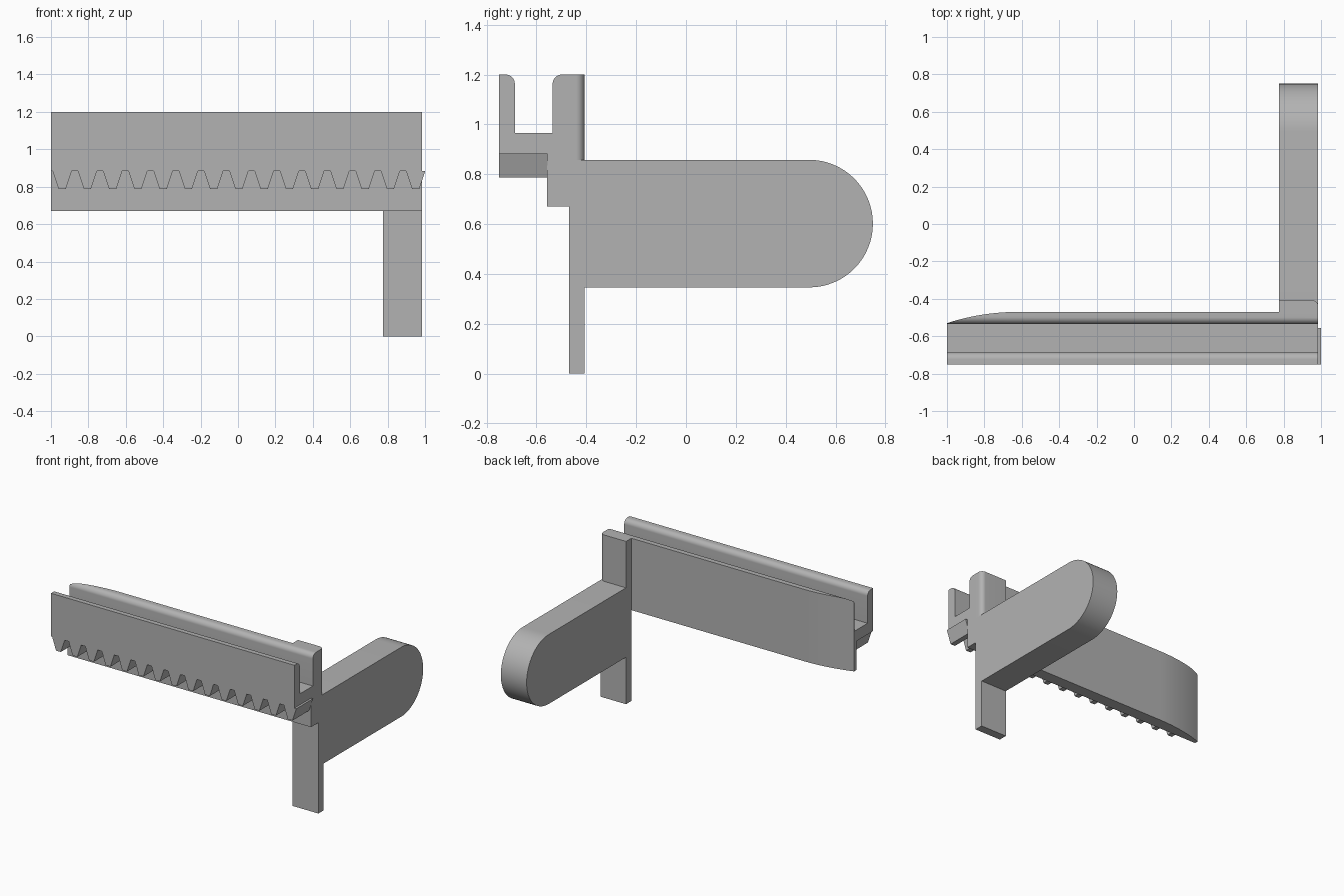
import bpy, bmesh, math

cube = bpy.data.objects.get("Cube")
if cube:
    bpy.data.objects.remove(cube, do_unlink=True)

grey = bpy.data.materials.new("plain grey")
grey.use_nodes = True
COLOUR = (0.45, 0.45, 0.45, 1)
grey.diffuse_color = COLOUR
for node in grey.node_tree.nodes:
    if node.type == 'BSDF_PRINCIPLED':
        node.inputs["Base Color"].default_value = COLOUR


def arc(cx, cy, r, start, end, steps=10):
    """Points on a circle, angles in degrees."""
    angles = [math.radians(start + (end - start) * i / steps) for i in range(steps + 1)]
    return [(cx + r * math.cos(a), cy + r * math.sin(a)) for a in angles]


def prism(name, outline, axis, low, high):
    """Extrude an outline along x (y, z), y (x, z) or z (x, y)."""
    place = {'x': lambda a, b, d: (d, a, b),
             'y': lambda a, b, d: (a, d, b),
             'z': lambda a, b, d: (a, b, d)}[axis]
    bm = bmesh.new()
    face = bm.faces.new([bm.verts.new(place(a, b, low)) for a, b in outline])
    top = bmesh.ops.extrude_face_region(bm, geom=[face])
    verts = [v for v in top["geom"] if isinstance(v, bmesh.types.BMVert)]
    bmesh.ops.translate(bm, verts=verts, vec=place(0, 0, high - low))
    bmesh.ops.recalc_face_normals(bm, faces=bm.faces)
    mesh = bpy.data.meshes.new(name)
    bm.to_mesh(mesh)
    bm.free()
    mesh.materials.append(grey)
    obj = bpy.data.objects.new(name, mesh)
    bpy.context.collection.objects.link(obj)
    return obj


def smooth(obj):
    bpy.ops.object.select_all(action='DESELECT')
    obj.select_set(True)
    bpy.context.view_layer.objects.active = obj
    bpy.ops.object.shade_smooth_by_angle(angle=math.radians(30))


LEFT, INNER = 0.985, 0.775
FRONT, WALL_BACK, POST_BACK = -0.75, -0.47, -0.408
TOP, R = 1.2, 0.036

# Grooved rail: thin front lip, channel floor and tall back plate
profile = [(FRONT, 0.883), (FRONT, TOP)]
profile += arc(-0.687 - R, TOP - R, R, 90, 0)
profile += [(-0.687, 0.965), (-0.535, 0.965)]
profile += arc(-0.535 + R, TOP - R, R, 180, 90)
profile += [(WALL_BACK, TOP), (WALL_BACK, 0.67), (-0.557, 0.67), (-0.557, 0.883)]
rail = prism("grooved_rail", profile, 'x', -1, LEFT)

# Curved taper on the back of the rail's free end
bend = 1.23
sweep = arc(-0.62, WALL_BACK - bend, bend, 90, 109, 16)
cutter = prism("taper_cutter", sweep + [(sweep[-1][0], -0.3), (-0.62, -0.3)], 'z', 0.5, 1.4)
cutter.hide_render = True
cut = rail.modifiers.new("taper", 'BOOLEAN')
cut.operation = 'DIFFERENCE'
cut.solver = 'EXACT'
cut.object = cutter
bpy.ops.object.select_all(action='DESELECT')
rail.select_set(True)
bpy.context.view_layer.objects.active = rail
bpy.ops.object.modifier_apply(modifier=cut.name)
bpy.data.objects.remove(cutter, do_unlink=True)
smooth(rail)

# Row of rack teeth under the front lip
for i in range(15):
    x = -0.94 + 0.135 * i
    tooth = [(x - 0.051, 0.884), (x - 0.019, 0.788), (x + 0.019, 0.788), (x + 0.051, 0.884)]
    prism(f"rack_tooth_{i + 1}", tooth, 'y', FRONT, -0.556)

# Upright post, with a rounded outer corner above the handle
prism("lower_post", [(INNER, WALL_BACK), (LEFT, WALL_BACK), (LEFT, POST_BACK),
                     (INNER, POST_BACK)], 'z', 0, 0.858)
corner = arc(LEFT - 0.033, POST_BACK - 0.033, 0.033, 0, 90)
smooth(prism("upper_post", [(INNER, WALL_BACK), (LEFT, WALL_BACK)] + corner
             + [(INNER, POST_BACK)], 'z', 0.858, TOP))

# Handle arm with a rounded end
half = 0.256
arm = [(POST_BACK, 0.602 + half), (POST_BACK, 0.602 - half)]
arm += arc(0.75 - half, 0.602, half, -90, 90, 32)
smooth(prism("handle_arm", arm, 'x', INNER, LEFT))
